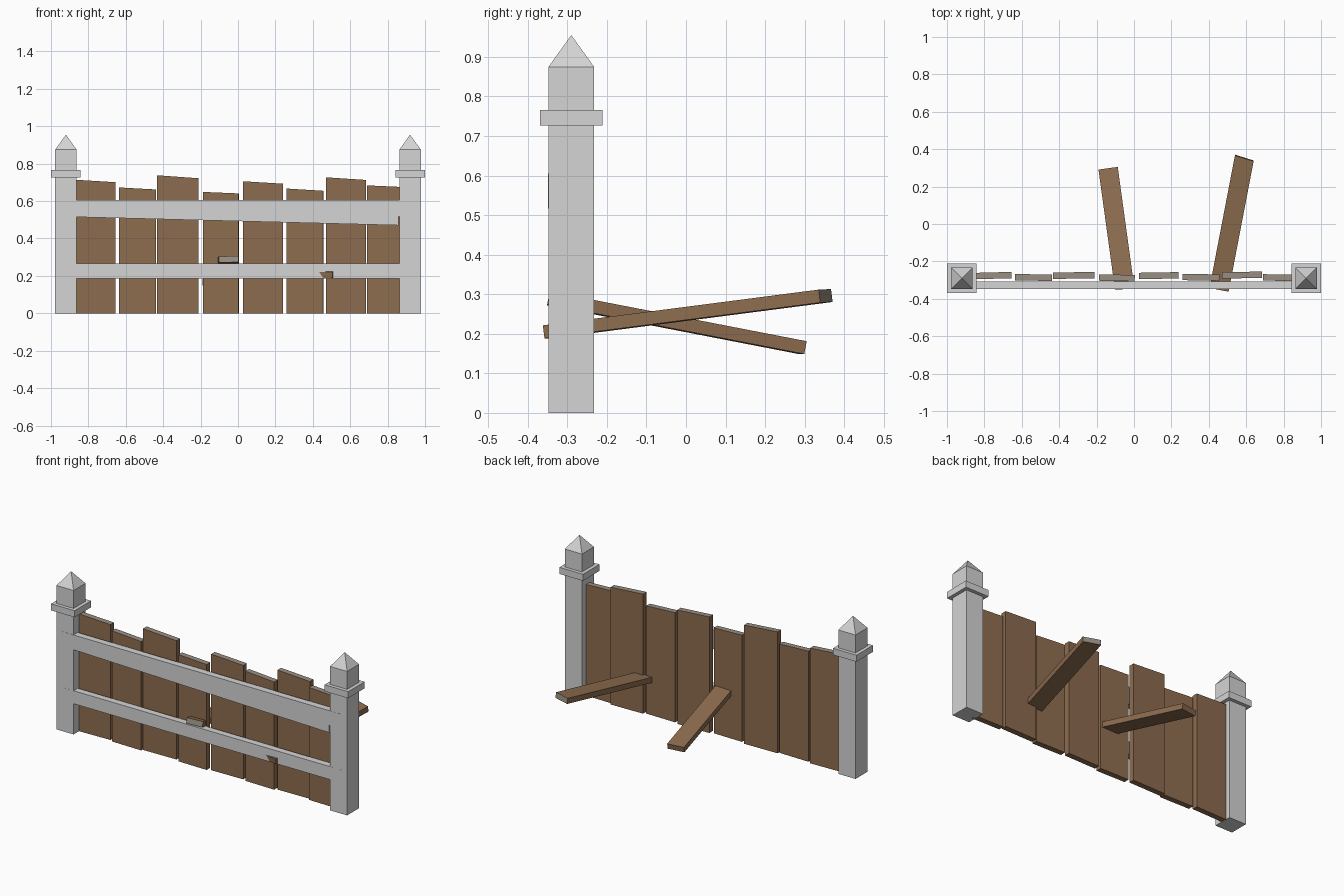
import bpy, bmesh, math
from mathutils import Matrix, Vector

if "Cube" in bpy.data.objects:
    bpy.data.objects.remove(bpy.data.objects["Cube"])


def material(name, rgb):
    m = bpy.data.materials.new(name)
    m.diffuse_color = (*rgb, 1)
    m.use_nodes = True
    m.node_tree.nodes["Principled BSDF"].inputs["Base Color"].default_value = m.diffuse_color
    return m


GREY = material("pale_grey_paint", (0.66, 0.66, 0.66))
BROWN = material("brown_wood", (0.27, 0.152, 0.08))
END = material("weathered_end_grain", (0.32, 0.275, 0.225))


def finish(name, bm, mats):
    bmesh.ops.recalc_face_normals(bm, faces=bm.faces[:])
    me = bpy.data.meshes.new(name)
    bm.to_mesh(me)
    bm.free()
    for m in mats:
        me.materials.append(m)
    ob = bpy.data.objects.new(name, me)
    bpy.context.collection.objects.link(ob)
    return ob


def add_box(bm, lo, hi):
    lo, hi = Vector(lo), Vector(hi)
    mat = Matrix.Translation((lo + hi) / 2) @ Matrix.Diagonal((*(hi - lo), 1))
    return bmesh.ops.create_cube(bm, size=1, matrix=mat)["verts"]


def plank(name, width, thick, left, right, matrix):
    """Board along local z from 0; sloping top end has its own colour."""
    bm = bmesh.new()
    for v in add_box(bm, (-width / 2, -thick / 2, 0), (width / 2, thick / 2, 1)):
        if v.co.z > 0.5:
            v.co.z = left if v.co.x < 0 else right
    bm.normal_update()
    for f in bm.faces:
        f.material_index = 1 if f.normal.z > 0.7 else 0
    ob = finish(name, bm, [BROWN, END])
    ob.matrix_world = matrix


# Posts: square shaft with pyramid tip, plus a collar
PY = -0.29
for side, sx in (("left", -1), ("right", 1)):
    x = 0.92 * sx
    bm = bmesh.new()
    add_box(bm, (x - 0.0575, PY - 0.0575, 0), (x + 0.0575, PY + 0.0575, 0.875))
    bm.normal_update()
    top = max(bm.faces, key=lambda f: f.calc_center_median().z)
    tip = bmesh.ops.poke(bm, faces=[top])["verts"][0]
    tip.co.z = 0.955
    finish(side + "_post", bm, [GREY])
    bm = bmesh.new()
    add_box(bm, (x - 0.079, PY - 0.079, 0.726), (x + 0.079, PY + 0.079, 0.766))
    finish(side + "_collar", bm, [GREY])

# Rails: two level ones and a sagging one overlapping the top rail
for name, z0, z1, x1, sag, front in (
        ("upper_rail", 0.517, 0.605, 0.95, 0, -0.3485),
        ("lower_rail", 0.187, 0.266, 0.95, 0, -0.3480),
        ("sagging_rail", 0.515, 0.602, 0.857, 0.0258, -0.3478)):
    bm = bmesh.new()
    for v in add_box(bm, (-0.95, front, z0), (x1, -0.308, z1)):
        v.co.z -= sag * (v.co.x + 0.863)
    finish(name, bm, [GREY])

# Upright boards: left x, right x, top at left, top at right, y, yaw
BOARDS = [(-0.87, -0.655, 0.714, 0.701, -0.276, 1.5),
          (-0.637, -0.438, 0.673, 0.662, -0.286, -1),
          (-0.433, -0.211, 0.738, 0.722, -0.275, 1),
          (-0.188, 0.004, 0.649, 0.641, -0.288, -1),
          (0.026, 0.239, 0.706, 0.693, -0.276, 1),
          (0.26, 0.456, 0.667, 0.655, -0.285, -1),
          (0.47, 0.685, 0.727, 0.713, -0.273, 1),
          (0.69, 0.885, 0.684, 0.675, -0.287, -1)]
for i, (xa, xb, za, zb, y, yaw) in enumerate(BOARDS):
    plank(f"board_{i + 1}", xb - xa, 0.034, za, zb,
          Matrix.Translation(((xa + xb) / 2, y, 0))
          @ Matrix.Rotation(math.radians(yaw), 4, 'Z'))


# Loose boards poking through the fence
def loose_board(name, a, b, slant):
    a, b = Vector(a), Vector(b)
    z = (b - a).normalized()
    x = z.cross(Vector((0, 0, 1))).normalized()
    y = z.cross(x)
    m = Matrix((x, y, z)).transposed().to_4x4()
    n = (b - a).length
    plank(name, 0.104, 0.033, n + slant, n - slant, Matrix.Translation(a) @ m)


loose_board("loose_board_left", (-0.138, 0.295, 0.165), (-0.05, -0.345, 0.289), 0.004)
loose_board("loose_board_right", (0.455, -0.35, 0.205), (0.59, 0.353, 0.296), 0.006)
